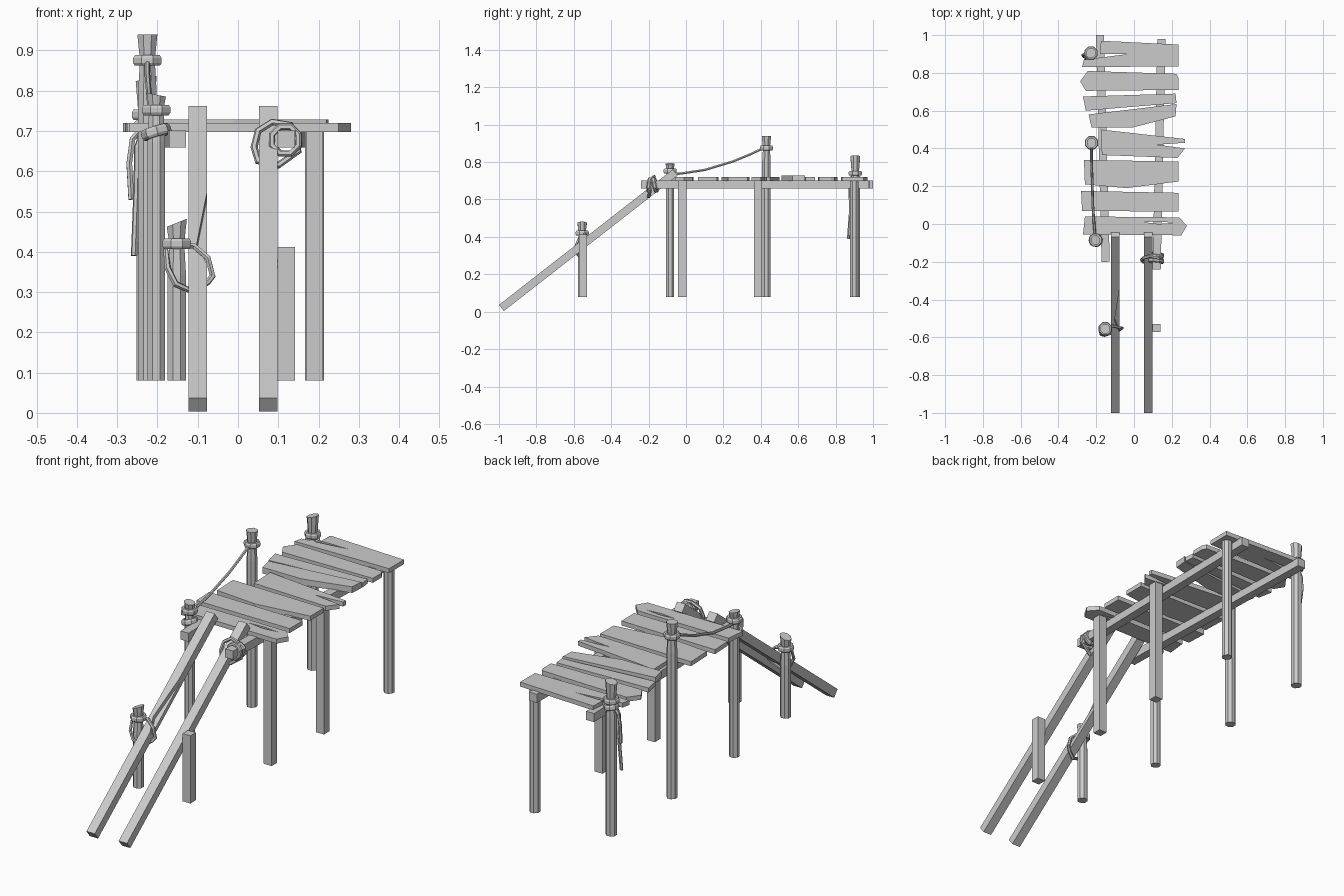
import bpy
import bmesh
import math
from mathutils import Vector, Matrix

default_cube = bpy.data.objects.get("Cube")
if default_cube:
    bpy.data.objects.remove(default_cube, do_unlink=True)

# Single weathered grey for everything
GREY = (.6, .6, .6, 1)
wood = bpy.data.materials.new("weathered grey")
wood.use_nodes = True
wood.diffuse_color = GREY
wood.node_tree.nodes["Principled BSDF"].inputs["Base Color"].default_value = GREY


def finish(name, bm):
    """Turn a bmesh into a flat shaded object."""
    bmesh.ops.recalc_face_normals(bm, faces=bm.faces[:])
    mesh = bpy.data.meshes.new(name)
    bm.to_mesh(mesh)
    bm.free()
    mesh.materials.append(wood)
    obj = bpy.data.objects.new(name, mesh)
    bpy.context.collection.objects.link(obj)
    return obj


def prism(name, outline, bottom, top):
    """Extrude a plan outline upwards."""
    bm = bmesh.new()
    face = bm.faces.new([bm.verts.new((x, y, bottom)) for x, y in outline])
    extruded = bmesh.ops.extrude_face_region(bm, geom=[face])["geom"]
    verts = [v for v in extruded if isinstance(v, bmesh.types.BMVert)]
    bmesh.ops.translate(bm, verts=verts, vec=(0, 0, top - bottom))
    return finish(name, bm)


def beam(name, start, end, width, height):
    """Square timber running from start to end."""
    start, end = Vector(start), Vector(end)
    span = end - start
    bm = bmesh.new()
    bmesh.ops.create_cube(bm, size=1)
    bmesh.ops.scale(bm, vec=(width, span.length, height), verts=bm.verts[:])
    obj = finish(name, bm)
    turn = span.to_track_quat('Y', 'Z').to_matrix().to_4x4()
    obj.matrix_world = Matrix.Translation((start + end) / 2) @ turn
    return obj


def round_post(name, x, y, rings, slant=0, sides=8):
    """Loft a log through (height, radius) rings; slant tilts the top cut."""
    bm = bmesh.new()
    previous = None
    for level, (z, radius) in enumerate(rings):
        loop = []
        for i in range(sides):
            angle = math.tau * (i + .5) / sides
            dx, dy = radius * math.cos(angle), radius * math.sin(angle)
            tilt = slant * dx if level == len(rings) - 1 else 0
            loop.append(bm.verts.new((x + dx, y + dy, z + tilt)))
        if previous:
            for i in range(sides):
                j = (i + 1) % sides
                bm.faces.new((previous[i], previous[j], loop[j], loop[i]))
        else:
            bm.faces.new(loop)
        previous = loop
    bm.faces.new(previous)
    return finish(name, bm)


def collar(name, centre, radius, axis=(0, 0, 1), height=.026, thick=.014, sides=8):
    """Chunky rope coil with chamfered edges, around an axis."""
    bm = bmesh.new()
    inner, half = radius - thick, height / 2
    section = [(inner, -half), (radius - thick / 3, -half), (radius, -half / 2),
               (radius, half / 2), (radius - thick / 3, half), (inner, half)]
    loops = []
    for i in range(sides):
        angle = math.tau * (i + .5) / sides
        loops.append([bm.verts.new((r * math.cos(angle), r * math.sin(angle), z))
                      for r, z in section])
    count = len(section)
    for i in range(sides):
        a, b = loops[i], loops[(i + 1) % sides]
        for k in range(count):
            m = (k + 1) % count
            bm.faces.new((a[k], b[k], b[m], a[m]))
    obj = finish(name, bm)
    turn = Vector(axis).to_track_quat('Z', 'Y').to_matrix().to_4x4()
    obj.matrix_world = Matrix.Translation(centre) @ turn
    return obj


def rope(name, points, radius=.007, closed=False):
    """Faceted rope along a path."""
    curve = bpy.data.curves.new(name, 'CURVE')
    curve.dimensions = '3D'
    curve.bevel_depth = radius
    curve.bevel_resolution = 1
    curve.use_fill_caps = True
    spline = curve.splines.new('POLY')
    spline.points.add(len(points) - 1)
    for point, co in zip(spline.points, points):
        point.co = (*co, 1)
    spline.use_cyclic_u = closed
    spline.use_smooth = False
    curve.materials.append(wood)
    obj = bpy.data.objects.new(name, curve)
    bpy.context.collection.objects.link(obj)
    return obj


def carve(target, cutter, matrix=None):
    """Cut a crack out of a timber."""
    if matrix:
        cutter.matrix_world = matrix
    cutter.hide_render = True
    cutter.hide_viewport = True
    modifier = target.modifiers.new("crack", 'BOOLEAN')
    modifier.operation = 'DIFFERENCE'
    modifier.solver = 'EXACT'
    modifier.object = cutter
    bpy.context.view_layer.update()
    graph = bpy.context.evaluated_depsgraph_get()
    mesh = bpy.data.meshes.new_from_object(target.evaluated_get(graph))
    target.modifiers.clear()
    target.data = mesh
    bpy.data.objects.remove(cutter, do_unlink=True)


# Uneven deck planks, front to back
planks = [
    [(-.26, .04), (-.27, -.055), (.25, -.06), (.28, -.01), (.24, .035)],
    [(-.28, .175), (-.275, .07), (.235, .065), (.235, .165)],
    [(-.265, .34), (-.26, .21), (-.04, .19), (.235, .225), (.235, .33)],
    [(-.175, .5), (-.17, .365), (.23, .35), (.27, .4), (.12, .42), (.27, .43), (.27, .45)],
    [(-.24, .58), (-.225, .51), (-.01, .51), (.22, .57), (.225, .635)],
    [(-.27, .675), (-.255, .6), (.225, .64), (.22, .69)],
    [(-.245, .81), (-.285, .755), (-.255, .705), (.235, .71), (.235, .775), (.225, .795)],
    [(-.175, .97), (-.18, .9), (-.03, .9), (-.265, .87), (-.275, .83), (.235, .835),
     (.235, .95)],
]
boards = [prism(f"deck_plank_{i + 1}", outline, .698, .728 if i == 4 else .72)
          for i, outline in enumerate(planks)]
carve(boards[0], prism("crack", [(.05, .01), (.13, 0), (.21, .006), (.13, .014)], .6, .8))

# Long bearers under the deck
beam("left_bearer", (.12, -.24, .68), (.145, .98, .68), .043, .042)
beam("right_bearer", (-.15, -.2, .68), (-.18, 1, .68), .043, .042)

# Sloping ramp timbers
for side, x in (("right", -.1), ("left", .075)):
    ramp = beam(f"{side}_ramp_timber", (x, -.987, .02), (x, -.057, .745), .045, .042)
    if side == "right":
        chip = prism("chip", [(.03, -.07), (-.003, .03), (.03, .3)], 0, .05)
        carve(ramp, chip, ramp.matrix_world.copy())

# Plain square and round supports on the left
for name, x, y, top in (("front_left_leg", .19, -.02, .698),
                        ("middle_left_leg", .19, .385, .698),
                        ("ramp_left_leg", .12, -.55, .412)):
    beam(name, (x, y, .08), (x, y, top), .043, .043)
round_post("back_left_leg", .19, .9, [(.08, .025), (.698, .025)])

# Tall mooring posts on the right: waisted at the coil, with a slanted top
for name, x, y, coil, top, radius, slant in (
        ("ramp_post", -.152, -.555, .42, .472, .025, .4),
        ("front_post", -.203, -.085, .752, .79, .024, -.2),
        ("middle_post", -.225, .43, .875, .94, .025, 0),
        ("back_post", -.228, .905, .74, .83, .026, .25)):
    round_post(name, x, y, [(.08, radius), (coil - .08, radius), (coil, radius * .8),
                            (top, radius * 1.08)], slant)
    collar(f"{name}_coil", (x, y, coil), .038)
collar("front_post_lower_coil", (-.203, -.085, .697), .038, (-.3, .1, 1))
collar("back_post_lower_coil", (-.228, .905, .708), .035, (.2, 0, 1))

# Sagging hand rope
rope("hand_rope", [(-.225, .41, .873), (-.225, .34, .84), (-.222, .25, .803),
                   (-.218, .1, .758), (-.21, -.02, .74), (-.205, -.07, .735)])

# Loose rope ends on the back post
rope("long_rope_end", [(-.235, .88, .7), (-.25, .875, .66), (-.252, .88, .55),
                       (-.258, .868, .39)], .008)
rope("short_rope_end", [(-.24, .9, .705), (-.262, .9, .68), (-.27, .895, .62),
                        (-.265, .885, .53)], .008)

# Lashing round the ramp post and timber
rope("ramp_lashing", [(-.18, -.56, .415), (-.175, -.585, .36), (-.155, -.59, .32),
                      (-.11, -.575, .3), (-.075, -.56, .325), (-.063, -.55, .34),
                      (-.075, -.55, .385), (-.11, -.54, .415)], .008, True)

# Lashing of the left ramp timber to its bearer
for i, y in enumerate((-.165, -.195)):
    collar(f"bearer_coil_{i + 1}", (.118, y, .677), .044, (.1, 1, .2 - .3 * i), .022)
rope("bearer_lashing", [(.13, -.18, .715), (.085, -.17, .722), (.05, -.18, .7),
                        (.04, -.19, .66), (.05, -.2, .625), (.1, -.2, .615),
                        (.15, -.19, .65)], .009, True)
